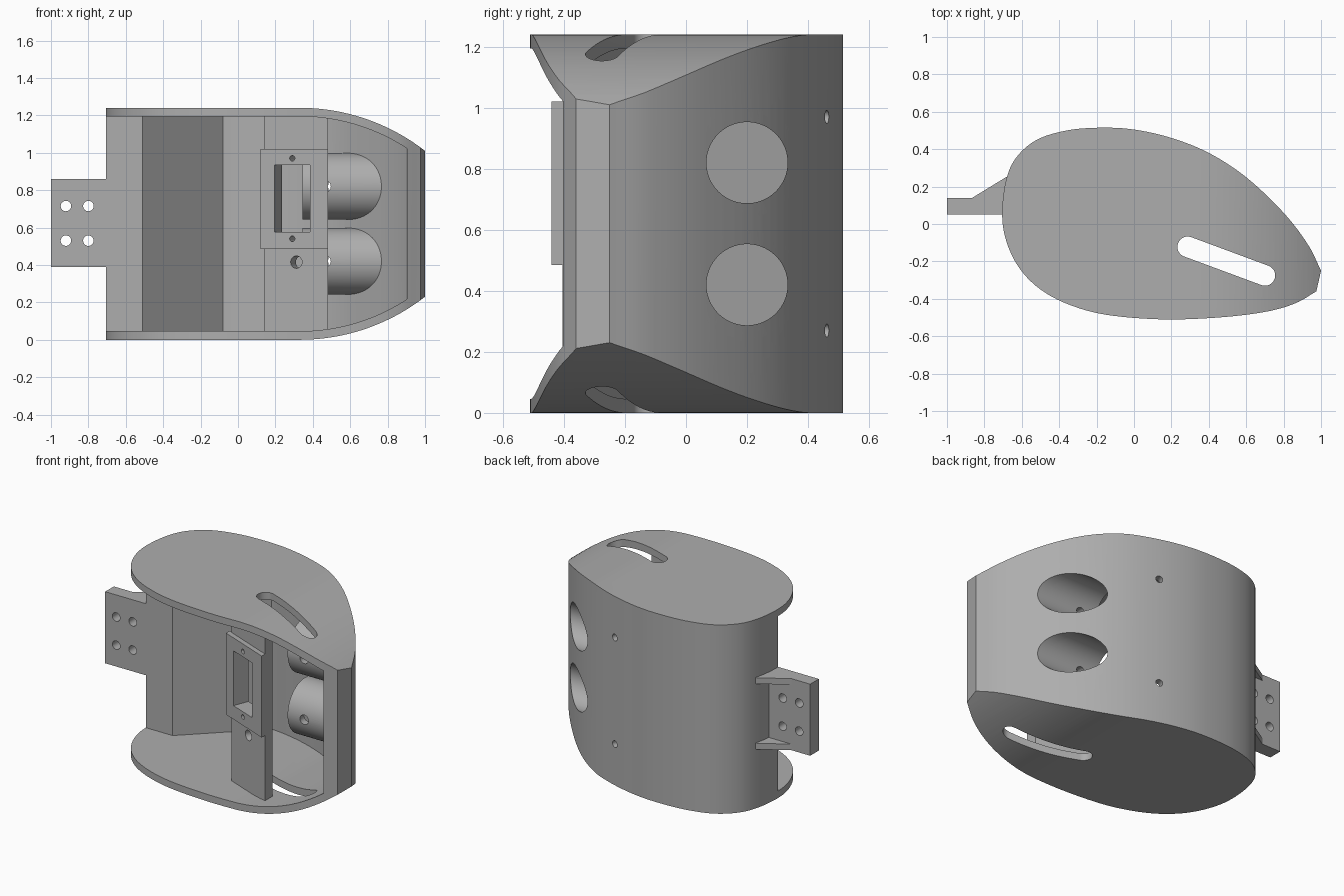
import bpy, bmesh, math
from mathutils import Vector, Matrix

cube = bpy.data.objects.get("Cube")
if cube:
    bpy.data.objects.remove(cube, do_unlink=True)

H = 1.24
grey = bpy.data.materials.new("plain_grey")
grey.use_nodes = True
grey.diffuse_color = (0.42, 0.42, 0.42, 1)
grey.node_tree.nodes["Principled BSDF"].inputs["Base Color"].default_value = (0.42, 0.42, 0.42, 1)


def add(name, bm):
    bmesh.ops.recalc_face_normals(bm, faces=bm.faces)
    mesh = bpy.data.meshes.new(name)
    bm.to_mesh(mesh)
    bm.free()
    mesh.materials.append(grey)
    obj = bpy.data.objects.new(name, mesh)
    bpy.context.collection.objects.link(obj)
    return obj


def prism(name, pts, lo, hi, axis="z"):
    """Extrude an (x, y) outline along z, or an (x, z) outline along y."""
    place = (lambda p, d: (p[0], p[1], d)) if axis == "z" else (lambda p, d: (p[0], d, p[1]))
    bm = bmesh.new()
    face = bm.faces.new([bm.verts.new(place(p, lo)) for p in pts])
    ext = bmesh.ops.extrude_face_region(bm, geom=[face])
    moved = [v for v in ext["geom"] if isinstance(v, bmesh.types.BMVert)]
    bmesh.ops.translate(bm, verts=moved, vec=Vector(place((0, 0), hi - lo)))
    return add(name, bm)


def rod(name, start, end, radius, sides=64):
    a, b = Vector(start), Vector(end)
    turn = (b - a).to_track_quat("Z", "Y").to_matrix().to_4x4()
    bm = bmesh.new()
    bmesh.ops.create_cone(bm, cap_ends=True, segments=sides, radius1=radius, radius2=radius,
                          depth=(b - a).length, matrix=Matrix.Translation((a + b) / 2) @ turn)
    return add(name, bm)


def boolean(obj, tools, operation="DIFFERENCE"):
    for tool in tools:
        mod = obj.modifiers.new("bool", "BOOLEAN")
        mod.operation, mod.solver, mod.object = operation, "EXACT", tool
    bpy.context.view_layer.update()
    graph = bpy.context.evaluated_depsgraph_get()
    mesh = bpy.data.meshes.new_from_object(obj.evaluated_get(graph))
    obj.modifiers.clear()
    obj.data = mesh


def smooth_curve(pts, steps=6):
    """Catmull-Rom curve through the points."""
    p = [Vector(q) for q in pts]
    p = [2 * p[0] - p[1]] + p + [2 * p[-1] - p[-2]]
    out = []
    for i in range(1, len(p) - 2):
        a, b, c, d = p[i - 1:i + 3]
        for s in range(steps):
            t = s / steps
            out.append(0.5 * (2 * b + (c - a) * t + (2 * a - 5 * b + 4 * c - d) * t * t
                              + (3 * b - a - 3 * c + d) * t ** 3))
    return out + [p[-2]]


def side_profile(inset):
    """Flat at the left, arcs drawing together towards the right."""
    cx, cz, r = 0.33, 0.15, 1.09 - inset
    top = [(-1.2, H - inset)]
    for i in range(25):
        a = math.radians(42) * i / 24
        top.append((cx + r * math.sin(a), cz + r * math.cos(a)))
    return top + [(x, H - z) for x, z in reversed(top)]


# Teardrop outline, from the tip round the back to the front lip
outline = smooth_curve([
    (1, -.25), (.93, -.11), (.8, .06), (.6, .25), (.4, .38), (.2, .46), (0, .505),
    (-.18, .515), (-.36, .5), (-.52, .45), (-.63, .355), (-.685, .23), (-.705, .05),
    (-.68, -.1), (-.61, -.24), (-.5, -.35), (-.35, -.43), (-.15, -.485), (.15, -.51),
    (.45, -.5), (.7, -.47), (.86, -.425), (.975, -.36)])
shell = prism("shell", outline, -.1, H + .1)
outer = prism("outer_cutter", side_profile(0), -1, 1, "y")
boolean(shell, [outer], "INTERSECT")

# Open cavity behind the front
inner = []
for a, p, b in zip(outline, outline[1:], outline[2:]):
    d = (b - a).normalized()
    q = p + 0.05 * Vector((-d.y, d.x))
    if -.08 <= q.x <= .91 and q.y > -.25:
        inner.append(tuple(q))
cavity = prism("cavity_cutter", [(.91, -.8)] + inner
               + [(-.08, .462), (-.51, .05), (-.95, .05), (-.95, -.8)], -.1, H + .1)
inside = prism("inside_cutter", side_profile(.046), -1, 1, "y")
boolean(cavity, [inside], "INTERSECT")

# Slanted slot through both plates
a, b = Vector((.287, -.122)), Vector((.7, -.275))
heading = math.atan2(b.y - a.y, b.x - a.x)
slot_pts = []
for centre, begin in ((b, -90), (a, 90)):
    for i in range(17):
        t = heading + math.radians(begin + 180 * i / 16)
        slot_pts.append(centre + .055 * Vector((math.cos(t), math.sin(t))))
slot = prism("slot_cutter", slot_pts, -.2, H + .2)

# Two sleeves with bores, and small holes in the shell wall
sleeves, bores, pins = [], [], []
for i, z in enumerate((.42, .82)):
    sleeves.append(rod(f"sleeve_{i + 1}", (.345, .2, z), (1, .2, z), .178, 96))
    bores.append(rod(f"bore_cutter_{i + 1}", (.2, .2, z), (1.3, .2, z), .133, 96))
    pins.append(rod(f"pin_cutter_{i + 1}", (.465, -.15, z), (.465, .15, z), .031, 32))
wall_holes = [rod("wall_hole_cutter", (.14, .3, z), (.24, .6, z), .022, 24) for z in (.27, .97)]
body = prism("body_cutter", outline, -.1, H + .1)
for sleeve, bore, pin in zip(sleeves, bores, pins):
    boolean(sleeve, [body], "INTERSECT")
    boolean(sleeve, [bore, pin])
boolean(shell, [cavity, slot] + bores + wall_holes)

# Slanted mounting panel with a raised frame
panel = prism("mounting_panel", [(.14, -.269), (.48, -.405), (.48, -.325), (.14, -.189)], .03, H - .03)
frame = prism("mounting_frame", [(.12, -.296), (.48, -.44), (.48, -.4), (.12, -.256)], .485, 1.02)
out = Vector((-.37, -.93, 0))
along = Vector((.93, -.37, 0))


def through(x, z, radius):
    p = Vector((x, -.44 + (.48 - x) * .4, z))
    return rod("screw_cutter", p + out * .1, p - out * .25, radius, 24)


mid = Vector((.29, -.364, 0))
half = along * .102
corners = [mid + out * .1 - half, mid + out * .1 + half, mid - out * .25 + half, mid - out * .25 - half]
window = prism("window_cutter", [c.xy for c in corners], .575, .935)
screws = [through(.29, .97, .015), through(.29, .54, .015), through(.3, .415, .033)]
boolean(panel, [window] + screws)
boolean(frame, [window] + screws[:2])

# Side bracket with four holes and two ribs
bracket = prism("side_bracket", [(-1, .05), (-.6, .05), (-.6, .14), (-1, .14)], .39, .86)
bolts = [rod("bolt_cutter", (x, -.1, z), (x, .3, z), .028, 32) for x in (-.92, -.8) for z in (.53, .715)]
boolean(bracket, bolts)
ribs = [prism(f"bracket_rib_{i + 1}", [(-.865, .135), (-.6, .135), (-.6, .25), (-.685, .25), (-.865, .14)],
              z, z + .04) for i, z in enumerate((.39, .82))]

# Tidy up: remove cutters, shade the rest
for obj in list(bpy.context.collection.objects):
    if "_cutter" in obj.name:
        bpy.data.objects.remove(obj, do_unlink=True)
bpy.ops.object.select_all(action="DESELECT")
for obj in [shell, panel, frame, bracket] + sleeves + ribs:
    obj.select_set(True)
bpy.context.view_layer.objects.active = shell
bpy.ops.object.shade_smooth_by_angle(angle=math.radians(25))
